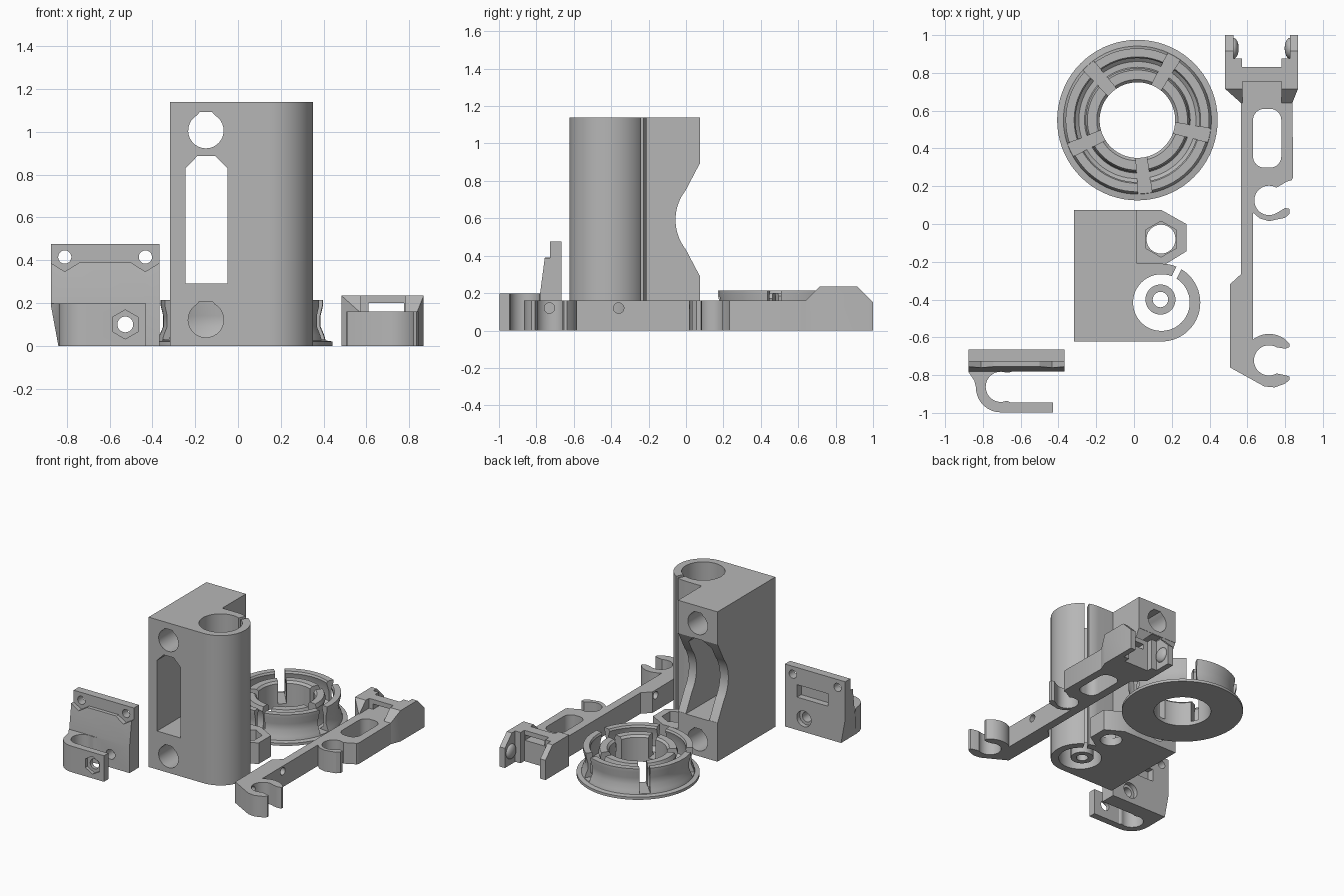
import bpy, bmesh
from math import cos, sin, radians
from mathutils import Matrix, Vector

cube = bpy.data.objects.get("Cube")
if cube:
    bpy.data.objects.remove(cube)

GREY = (0.47, 0.47, 0.47, 1)
mat = bpy.data.materials.new("plain grey")
mat.use_nodes = True
mat.diffuse_color = GREY
mat.node_tree.nodes["Principled BSDF"].inputs["Base Color"].default_value = GREY


def finish(name, bm):
    bmesh.ops.recalc_face_normals(bm, faces=bm.faces)
    mesh = bpy.data.meshes.new(name)
    bm.to_mesh(mesh)
    bm.free()
    mesh.materials.append(mat)
    ob = bpy.data.objects.new(name, mesh)
    bpy.context.collection.objects.link(ob)
    return ob


def arc(cx, cy, r, a0=0, a1=360, n=24):
    """Points on an arc; a full circle leaves out the repeated end point."""
    steps = n if abs(a1 - a0) == 360 else n + 1
    angles = [radians(a0 + (a1 - a0) * i / n) for i in range(steps)]
    return [(cx + r * cos(a), cy + r * sin(a)) for a in angles]


def hexagon(cx, cy, r):
    return arc(cx, cy, r, 90, 450, 6)


def rect(a0, b0, a1, b1):
    return [(a0, b0), (a1, b0), (a1, b1), (a0, b1)]


PLACE = {"x": lambda a, b, c: (c, a, b),
         "y": lambda a, b, c: (a, c, b),
         "z": lambda a, b, c: (a, b, c)}


def prism(name, pts, lo, hi, axis="z"):
    """Extrude a flat outline along an axis."""
    bm = bmesh.new()
    low, top = [[bm.verts.new(PLACE[axis](a, b, c)) for a, b in pts] for c in (lo, hi)]
    bm.faces.new(low)
    bm.faces.new(top)
    for i in range(len(pts)):
        j = i - 1
        bm.faces.new((low[j], low[i], top[i], top[j]))
    return finish(name, bm)


def combine(ob, other, operation):
    mod = ob.modifiers.new("combine", "BOOLEAN")
    mod.operation, mod.object, mod.solver = operation, other, "EXACT"
    bpy.context.view_layer.objects.active = ob
    bpy.ops.object.modifier_apply(modifier=mod.name)
    bpy.data.objects.remove(other)


def cut(ob, pts, lo, hi, axis="z"):
    combine(ob, prism("cutter", pts, lo, hi, axis), "DIFFERENCE")


def add(ob, pts, lo, hi, axis="z"):
    combine(ob, prism("addition", pts, lo, hi, axis), "UNION")


# Tower block with rounded bore housing
BX, BY = 0.145, -0.416
tower = prism("tower_block", [(-.317, -.622)] + arc(BX, BY, .206, -90, 90, 32)
              + [(.015, -.21), (.015, .074), (-.317, .074)], 0, 1.14)

# Nut lug at the foot of the tower
add(tower, [(-.05, .074), (.145, .074), (.277, 0), (.277, -.145), (.175, -.208),
            (.1, -.23), (-.05, -.23)], 0, .16)
cut(tower, arc(.143, -.08, .077), -.1, .3)
cut(tower, hexagon(.143, -.08, .095), .06, .3)

# Bore and clamping slit
cut(tower, arc(BX, BY, .15, n=48), -.1, 1.3)
slit_dir, slit_side = Vector((.45, .89)), Vector((.89, -.45))
centre = Vector((BX, BY))
cut(tower, [tuple(centre + slit_dir * d + slit_side * s)
            for d, s in ((.12, -.015), (.23, -.015), (.23, .015), (.12, .015))], -.1, 1.3)

# Cross holes, window and wavy hand recess
for z in (.122, 1.006):
    cut(tower, arc(-.15, z, .083, 60, -240, 24) + [(-.18, z + .086), (-.12, z + .086)],
        -1, .5, "y")
cut(tower, [(-.246, .292), (-.05, .292), (-.05, .83), (-.107, .887), (-.19, .887),
            (-.246, .83)], -1, .5, "y")
cut(tower, [(.2, .295), (.072, .295)] + arc(.2, .592, .256, 218, 142, 20)
    + [(.072, .89), (.2, .89)], -1, 1, "x")

# Loose bushing inside the bore
bushing = prism("bushing", arc(.14, -.4, .08), 0, .08)
cut(bushing, arc(.14, -.4, .041), -.1, .2)

# Slotted double ring on a thin flange
RX, RY = .018, .55
profile = [(.2, 0), (.425, 0), (.425, .02), (.392, .025), (.385, .05), (.368, .09),
           (.368, .14), (.38, .19), (.38, .215), (.335, .215), (.328, .2), (.345, .14),
           (.345, .06), (.31, .03), (.28, .03), (.262, .07), (.262, .13), (.275, .17),
           (.265, .2), (.215, .2), (.2, .185)]
bm = bmesh.new()
verts = [bm.verts.new((RX + r, RY, z)) for r, z in profile]
edges = [bm.edges.new((verts[i - 1], verts[i])) for i in range(len(verts))]
bmesh.ops.spin(bm, geom=verts + edges, cent=(RX, RY, 0), axis=(0, 0, 1),
               angle=radians(360), steps=72, use_merge=True)
bmesh.ops.remove_doubles(bm, verts=bm.verts, dist=.0001)
ring = finish("slotted_ring", bm)
for k in range(5):
    cutter = prism("cutter", [(.18, -.028), (.4, -.038), (.4, .038), (.18, .028)], .03, .4)
    cutter.data.transform(Matrix.Translation((RX, RY, 0))
                          @ Matrix.Rotation(radians(72 * k - 84), 4, "Z"))
    combine(ring, cutter, "DIFFERENCE")

# Long arm with two open hooks
outline = [(.567, .66), (.838, .66), (.843, .25), (.835, .232), (.81, .225)]
outline += arc(.715, .125, .078, 60, 300)
outline += [(.8, .085), (.824, .08), (.824, .055), (.8, .033), (.715, .015), (.665, .03),
            (.63, .06), (.63, -.612)]
outline += arc(.715, -.722, .14, 122, 55, 8)
outline += [(.824, -.635), (.822, -.652), (.8, -.66)]
outline += arc(.715, -.722, .08, 60, 300)
outline += [(.8, -.8), (.822, -.807), (.824, -.825), (.8, -.845), (.745, -.865),
            (.69, -.86), (.509, -.76), (.507, -.32), (.567, -.265)]
arm = prism("hook_arm", outline, 0, .16)
slot = (arc(.72, .55, .06, 0, 90, 8) + arc(.69, .55, .06, 90, 180, 8)
        + arc(.69, .358, .06, 180, 270, 8) + arc(.72, .358, .06, 270, 360, 8))
cut(arm, slot, -.1, .3)
for y in (-.73, -.36):
    cut(arm, arc(y, .12, .028, n=20), .4, .7, "x")

# Fork at the end of the arm
fork = prism("arm_fork", [(.567, .64), (.483, .715), (.483, 1), (.527, 1), (.527, .875),
                          (.573, .875), (.573, .83), (.78, .83), (.78, .875), (.825, .875),
                          (.825, 1), (.868, 1), (.868, .715), (.838, .64)], 0, .3)
side = prism("side", [(.6, 0), (.6, .12), (.715, .235), (.915, .235), (1, .15), (1, 0)],
             0, 1, "x")
combine(fork, side, "INTERSECT")
cut(fork, rect(.575, .5, .78, .755), .16, .4)
cut(fork, rect(.61, .5, .775, 1.1), .16, .2)

# Domed pivots on the inner sides of the fork
for label, x in (("right", .527), ("left", .825)):
    bm = bmesh.new()
    bmesh.ops.create_uvsphere(bm, u_segments=24, v_segments=12, radius=.055)
    bmesh.ops.transform(bm, verts=bm.verts, matrix=Matrix.Translation((x, .93, .1))
                        @ Matrix.Diagonal((.5, 1, 1, 1)))
    finish(label + "_pivot", bm)

# Clip bracket: stepped plate with a J-shaped clip below
bracket = prism("clip_bracket", [(-.665, 0), (-.665, .475), (-.727, .475), (-.727, .39),
                                 (-.755, .39), (-.78, .2), (-.78, 0)], -.875, -.367, "x")
clip = [(-.875, -.74), (-.875, -.785), (-.845, -.83)]
clip += arc(-.705, -.865, .132, 180, 270, 14)
clip += [(-.43, -.997), (-.43, -.945), (-.655, -.945), (-.668, -.937)]
clip += arc(-.705, -.862, .08, 292, 70)
clip += [(-.66, -.787), (-.645, -.78), (-.645, -.74)]
add(bracket, clip, 0, .198)
cut(bracket, [(-.95, .19), (-.875, .19), (-.84, 0), (-.84, -.1), (-.95, -.1)], -1.1, -.5, "y")

# Screw holes, head clearances, nut trap and rear pocket
for x in (-.81, -.433):
    cut(bracket, arc(x, .415, .031, n=20), -.9, -.5, "y")
    cut(bracket, [(x - .066, .42), (x - .066, .388), (x, .347), (x + .066, .388),
                  (x + .066, .42)], -.9, -.727, "y")
cut(bracket, arc(-.527, .1, .037), -1.1, -.5, "y")
cut(bracket, hexagon(-.527, .1, .068), -1.1, -.972, "y")
cut(bracket, arc(-.527, .1, .06), -.7, -.5, "y")
cut(bracket, rect(-.73, .25, -.47, .345), -.715, -.5, "y")

# Smooth curved walls, keep corners sharp
for ob in bpy.context.scene.objects:
    ob.select_set(ob.type == "MESH")
bpy.context.view_layer.objects.active = tower
bpy.ops.object.shade_smooth_by_angle(angle=radians(30))
